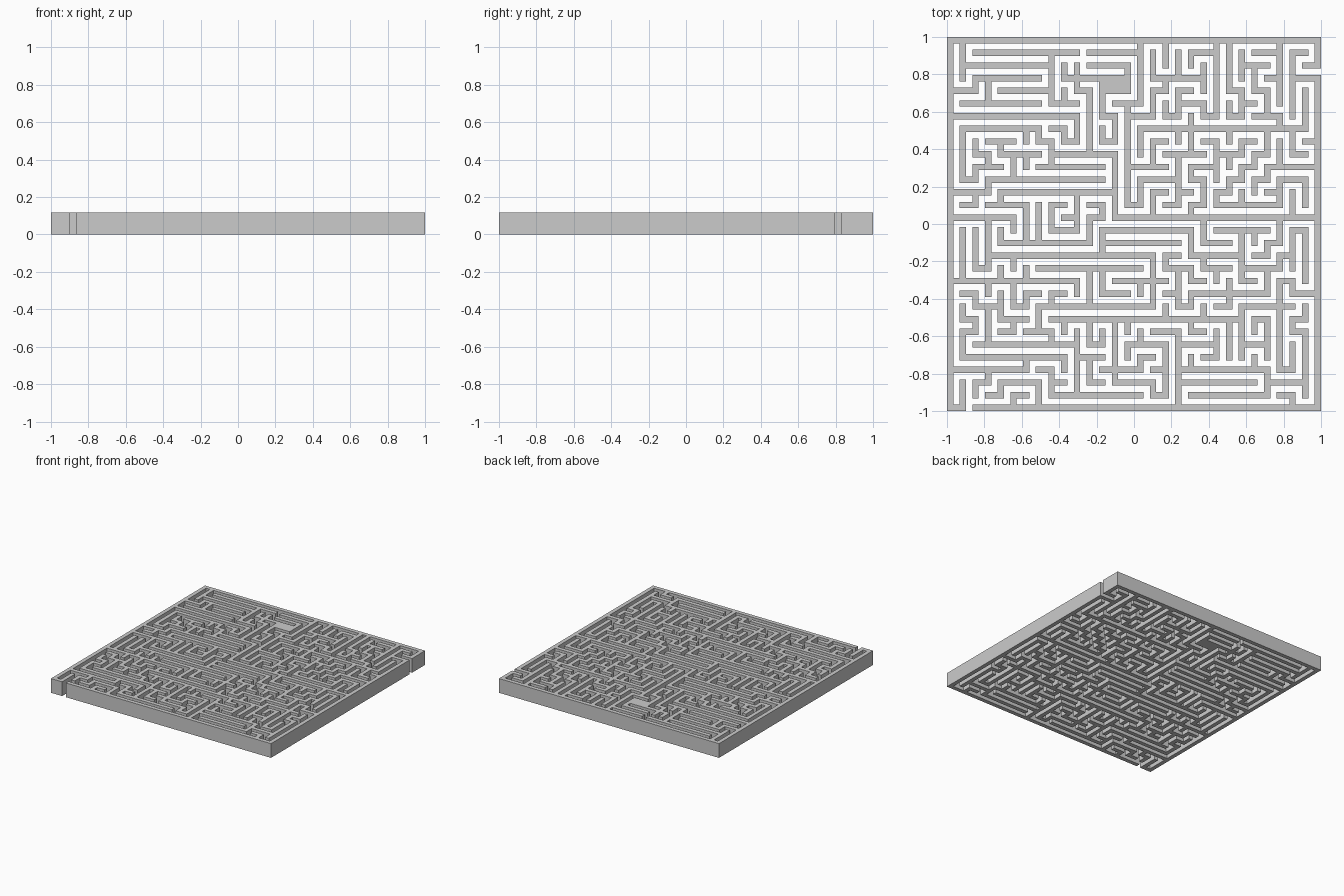
import bpy, bmesh, random

if "Cube" in bpy.data.objects:
    bpy.data.objects.remove(bpy.data.objects["Cube"])

random.seed(7)
N = 29                     # maze cells per side
T = 2 * N + 1              # tiles per side: wall, gap, wall, ...
S = 2.0 / T                # tile width = wall thickness
HEIGHT = 0.117

# Main walls on the grid lines (column, row from the back left corner):
# start point, then alternating new column / new row.
MAIN_WALLS = [
    (1, 0, 1, 2, 7), (2, 1, 9), (0, 4, 2, 3, 7), (15, 0, 15, 1, 11),
    (14, 3, 10, 2), (14, 3, 14, 2, 11), (21, 0, 21, 6), (26, 0, 26, 5),
    (0, 6, 7), (29, 3, 27, 6), (1, 7, 4), (16, 6, 14, 13), (15, 7, 23),
    (11, 5, 11, 9), (9, 9, 13, 14), (7, 10, 11), (5, 11, 10), (5, 12, 13),
    (0, 14, 5), (13, 14, 29), (12, 15, 19), (12, 16, 17), (9, 17, 16, 21, 8),
    (8, 18, 15), (8, 22, 19), (0, 19, 8), (2, 24, 9), (1, 25, 8), (0, 26, 6),
    (13, 22, 13, 27), (8, 28, 12), (19, 28, 25), (18, 26, 25), (19, 27, 24),
    (21, 20, 25), (26, 20, 26, 26), (27, 15, 27, 18), (28, 15, 28, 18),
    (10, 24, 10, 28), (23, 21, 23, 25), (22, 22, 22, 25),
]
BLOCK_CELLS = {(12, 3), (13, 3)}   # solid block near the back

# Union-find keeps the main walls free of closed loops
parent = {}


def root(n):
    while parent.get(n, n) != n:
        n = parent[n]
    return n


def join(a, b):
    a, b = root(a), root(b)
    if a == b:
        return False
    parent[a] = b
    return True


for i in range(N + 1):
    for n in ((i, 0), (i, N), (0, i), (N, i)):
        join(n, (0, 0))
for i in (12, 13, 14):
    for j in (3, 4):
        join((i, j), (12, 3))

# Lay the main walls as tiles that may not be carved
fixed = set()
for path in MAIN_WALLS:
    x, y = path[:2]
    for k, target in enumerate(path[2:]):
        while (x, y)[k % 2] != target:
            step = 1 if target > (x, y)[k % 2] else -1
            nx, ny = (x + step, y) if k % 2 == 0 else (x, y + step)
            if join((x, y), (nx, ny)):
                fixed.add((x + nx, y + ny))
            x, y = nx, ny

# Carve winding corridors through the remaining cells
empty = {(1, 1)}
seen = BLOCK_CELLS | {(0, 0)}
stack = [(0, 0)]
while stack:
    cx, cy = stack[-1]
    ways = []
    for dx, dy in ((1, 0), (-1, 0), (0, 1), (0, -1)):
        c = (cx + dx, cy + dy)
        gate = (2 * cx + 1 + dx, 2 * cy + 1 + dy)
        if 0 <= c[0] < N and 0 <= c[1] < N and c not in seen and gate not in fixed:
            ways.append((c, gate))
    if not ways:
        stack.pop()
        continue
    c, gate = random.choice(ways)
    seen.add(c)
    stack.append(c)
    empty |= {gate, (2 * c[0] + 1, 2 * c[1] + 1)}

# Entrance at the front left, exit at the right
empty |= {(3, T - 1), (T - 1, 5)}

# Footprint of all walls, extruded to full height
bm = bmesh.new()
grid = {}


def corner(i, j):
    if (i, j) not in grid:
        grid[i, j] = bm.verts.new((-1 + i * S, 1 - j * S, 0))
    return grid[i, j]


for i in range(T):
    for j in range(T):
        if (i, j) not in empty:
            bm.faces.new((corner(i, j), corner(i, j + 1),
                          corner(i + 1, j + 1), corner(i + 1, j)))
base = bm.faces[:]
top = bmesh.ops.extrude_face_region(bm, geom=base, use_keep_orig=True)
bmesh.ops.translate(bm, vec=(0, 0, HEIGHT),
                    verts=[v for v in top["geom"] if isinstance(v, bmesh.types.BMVert)])
bmesh.ops.recalc_face_normals(bm, faces=bm.faces[:])

mesh = bpy.data.meshes.new("maze_walls")
bm.to_mesh(mesh)
bm.free()
maze = bpy.data.objects.new("maze_walls", mesh)
bpy.context.collection.objects.link(maze)
